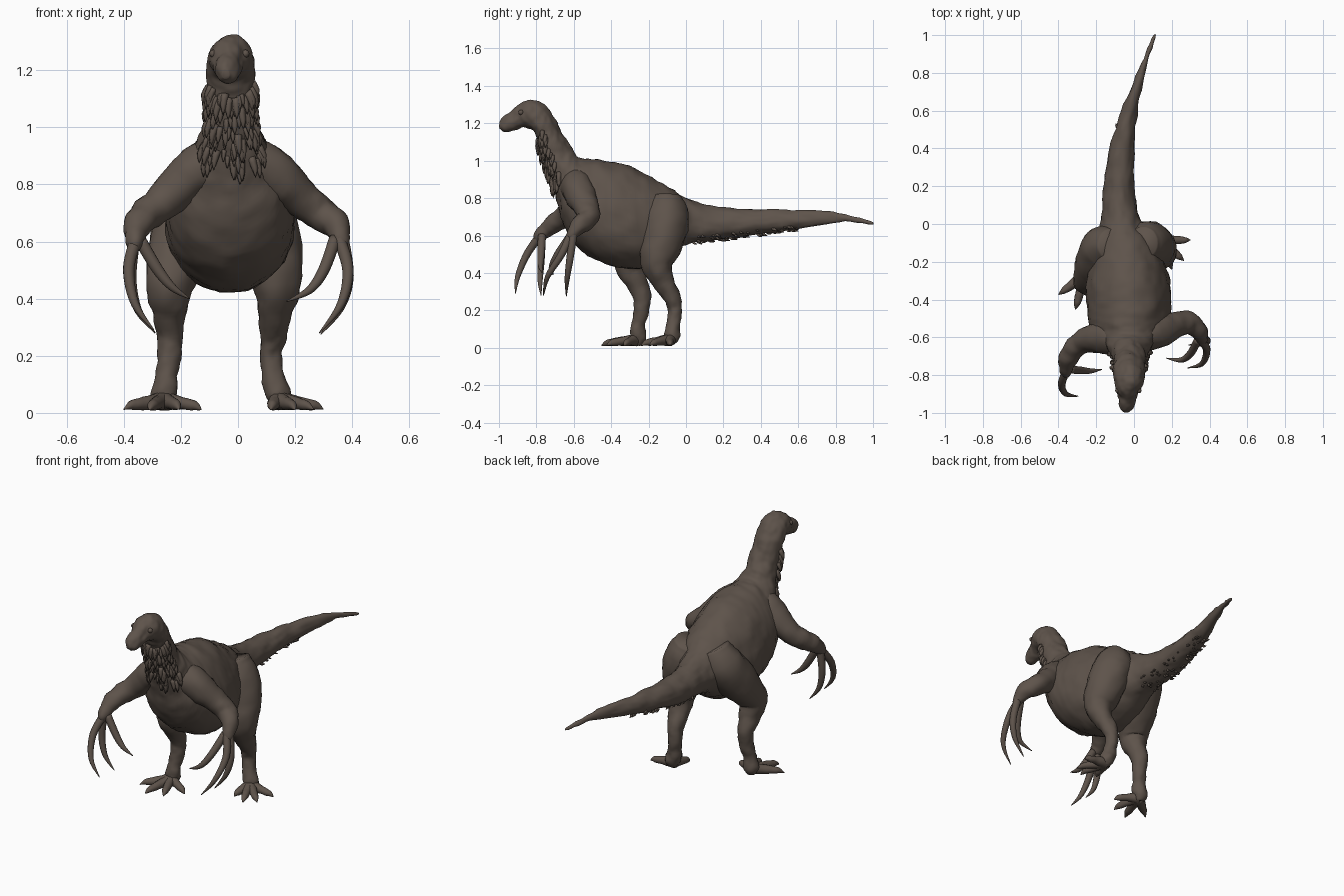
import bpy
import bmesh
import math
import random
from mathutils import Vector, noise

random.seed(4)
default_cube = bpy.data.objects.get("Cube")
if default_cube:
    bpy.data.objects.remove(default_cube)

# One skin colour for the whole animal
skin = bpy.data.materials.new("dull_brown_skin")
skin.use_nodes = True
skin.diffuse_color = (0.112, 0.087, 0.070, 1)
shader = skin.node_tree.nodes["Principled BSDF"]
shader.inputs["Base Color"].default_value = skin.diffuse_color
shader.inputs["Roughness"].default_value = 0.8


def sample(rows, s):
    """Smooth value along a list of rows, with s counted in rows."""
    last = len(rows) - 1
    i = min(int(s), last - 1)
    t = s - i
    a, b, c, d = (rows[max(0, min(last, i + k))] for k in (-1, 0, 1, 2))
    return [q + t / 2 * (r - p + t * (2 * p - 5 * q + 4 * r - w + t * (3 * (q - r) + w - p)))
            for p, q, r, w in zip(a, b, c, d)]


def skin_rings(bm, rings):
    """Join rings of points into a closed tube."""
    loops = [[bm.verts.new(p) for p in ring] for ring in rings]
    n = len(loops[0])
    for low, high in zip(loops, loops[1:]):
        for i in range(n):
            j = (i + 1) % n
            bm.faces.new((low[i], low[j], high[j], high[i]))
    bm.faces.new(loops[0])
    bm.faces.new(loops[-1])


def add_tube(bm, rows, sides=12, steps=5):
    """Round tube through rows of x, y, z, radius."""
    count = (len(rows) - 1) * steps
    path = [sample(rows, k / steps) for k in range(count + 1)]
    points = [Vector(p[:3]) for p in path]
    rings, tangent, side = [], None, None
    for k, centre in enumerate(points):
        new = (points[min(k + 1, count)] - points[max(k - 1, 0)]).normalized()
        if tangent is None:
            side = new.orthogonal().normalized()
        else:
            side = tangent.rotation_difference(new) @ side
        tangent = new
        other = tangent.cross(side)
        radius = max(path[k][3], 0.001)
        rings.append([centre + radius * (side * math.cos(a) + other * math.sin(a))
                      for a in (math.tau * i / sides for i in range(sides))])
    skin_rings(bm, rings)


def finish(name, bm, rough=0.0):
    """Turn the mesh into a smooth object with slightly lumpy skin."""
    bmesh.ops.recalc_face_normals(bm, faces=bm.faces)
    bm.normal_update()
    if rough:
        moves = [v.normal * rough * (noise.noise(v.co * 14) + 0.6 * noise.noise(v.co * 35))
                 for v in bm.verts]
        for v, move in zip(bm.verts, moves):
            v.co += move
    for face in bm.faces:
        face.smooth = True
    mesh = bpy.data.meshes.new(name)
    bm.to_mesh(mesh)
    bm.free()
    mesh.materials.append(skin)
    obj = bpy.data.objects.new(name, mesh)
    bpy.context.collection.objects.link(obj)
    return obj


def tubes(name, paths, rough=0.0, sides=12):
    bm = bmesh.new()
    for rows in paths:
        add_tube(bm, rows, sides)
    return finish(name, bm, rough)


# Body from tail tip to snout: top y, top z, bottom y, bottom z, centre x, half width
BODY = [
    (1, .668, 1, .662, .11, .003),
    (.85, .715, .85, .67, .055, .02),
    (.6, .738, .6, .637, -.025, .043),
    (.4, .738, .4, .608, -.065, .066),
    (.2, .75, .2, .58, -.08, .082),
    (.04, .785, .04, .56, -.07, .1),
    (-.08, .85, -.06, .52, -.05, .15),
    (-.2, .92, -.17, .45, -.035, .19),
    (-.33, .98, -.31, .42, -.03, .22),
    (-.44, 1.0, -.45, .455, -.025, .222),
    (-.52, 1.01, -.57, .53, -.025, .205),
    (-.565, 1.015, -.645, .64, -.025, .17),
    (-.595, 1.04, -.685, .77, -.025, .13),
    (-.625, 1.085, -.715, .88, -.025, .1),
    (-.66, 1.145, -.75, .98, -.025, .088),
    (-.7, 1.225, -.78, 1.07, -.025, .084),
    (-.745, 1.29, -.8, 1.13, -.025, .083),
    (-.82, 1.325, -.825, 1.165, -.025, .078),
    (-.88, 1.31, -.87, 1.175, -.03, .066),
    (-.93, 1.27, -.92, 1.165, -.035, .048),
    (-.975, 1.235, -.97, 1.153, -.042, .032),
    (-1, 1.205, -.997, 1.168, -.045, .014),
]


def body_point(s, angle):
    ty, tz, by, bz, x, w = sample(BODY, s)
    up = math.sin(angle)
    return Vector((x + w * math.cos(angle) * (1 - 0.12 * up),
                   (ty + by) / 2 + (ty - by) / 2 * up,
                   (tz + bz) / 2 + (tz - bz) / 2 * up))


bm = bmesh.new()
STEPS, SIDES = 7, 48
skin_rings(bm, [[body_point(k / STEPS, math.tau * i / SIDES) for i in range(SIDES)]
                for k in range((len(BODY) - 1) * STEPS + 1)])
finish("body_neck_and_tail", bm, 0.008)


def feathers(name, count, first, last, spread, length, lean):
    """Small pointed tufts scattered over the underside of the body tube."""
    bm = bmesh.new()
    for _ in range(count):
        s = random.uniform(first, last)
        angle = -math.pi / 2 + random.uniform(-spread, spread)
        root = body_point(s, angle)
        middle = (body_point(s, 0) + body_point(s, math.pi)) / 2
        out = (root - middle).normalized()
        size = length * random.uniform(0.7, 1.3)
        tip = root + (out * 0.3 + Vector(lean)) * size
        mid = root.lerp(tip, 0.45) + out * size * 0.1
        base = root - out * size * 0.15
        add_tube(bm, [(*base, size * .3), (*mid, size * .22), (*tip, .001)], 6, 2)
    finish(name, bm)


feathers("throat_feathers", 150, 12.6, 15.6, 1.3, 0.042, (0, 0, -1))
feathers("tail_feathers", 90, 2, 5.2, 0.9, 0.022, (0, 0.9, -0.1))

# Eyes under the brow
for name, side in (("left_eye", 1), ("right_eye", -1)):
    bm = bmesh.new()
    bmesh.ops.create_uvsphere(bm, u_segments=12, v_segments=8, radius=0.014)
    bmesh.ops.translate(bm, verts=bm.verts, vec=(-.03 + side * .056, -.882, 1.258))
    finish(name, bm)

# Legs: haunch, knee, shank, ankle, heel
tubes("left_leg", [[
    (.04, -.1, .8, .085), (.07, -.105, .7, .122), (.115, -.13, .56, .112),
    (.135, -.155, .45, .086), (.13, -.125, .36, .062), (.123, -.08, .28, .047),
    (.115, -.06, .21, .039), (.122, -.065, .13, .037), (.138, -.075, .06, .043),
    (.145, -.085, .022, .026)]], 0.008, 24)
tubes("right_leg", [[
    (-.11, -.11, .8, .085), (-.155, -.13, .7, .122), (-.205, -.22, .57, .112),
    (-.24, -.295, .45, .084), (-.24, -.27, .36, .062), (-.24, -.235, .28, .048),
    (-.24, -.235, .21, .04), (-.25, -.25, .13, .037), (-.258, -.258, .06, .043),
    (-.265, -.265, .022, .026)]], 0.008, 24)


def foot(name, heel, tips):
    """Splayed toes, each with a knuckle and a pointed claw."""
    paths = []
    for tip in tips:
        reach = Vector((*tip, .012)) - Vector(heel)
        along = [Vector(heel) + reach * f for f in (0, .4, .7, .84, 1)]
        paths.append([(p.x, p.y, max(p.z, .012) + lift, r) for p, lift, r in
                      zip(along, (0, .006, .008, .008, 0), (.034, .025, .02, .015, .002))])
    tubes(name, paths, 0.003)


foot("left_foot", (.14, -.085, .042),
     [(.3, -.085), (.265, -.195), (.2, -.24), (.115, -.2)])
foot("right_foot", (-.26, -.27, .042),
     [(-.4, -.375), (-.31, -.45), (-.205, -.425), (-.13, -.33)])

# Arms: shoulder, elbow, wrist
tubes("left_arm", [[
    (.03, -.585, .87, .09), (.09, -.58, .855, .09), (.16, -.56, .805, .08),
    (.235, -.53, .74, .064), (.29, -.525, .7, .058), (.34, -.56, .66, .05),
    (.36, -.605, .61, .032), (.36, -.62, .58, .014)]], 0.007, 20)
tubes("right_arm", [[
    (-.07, -.595, .87, .09), (-.13, -.6, .855, .09), (-.2, -.605, .8, .078),
    (-.275, -.625, .73, .062), (-.325, -.67, .69, .056), (-.355, -.73, .645, .047),
    (-.363, -.78, .595, .032), (-.363, -.795, .565, .014)]], 0.007, 20)


def claws(name, paths):
    """Long curved claws that taper to a point."""
    tapers = (.022, .02, .014, .002)
    tubes(name, [[(*p, r) for p, r in zip(path, tapers)] for path in paths])


claws("left_claws", [
    [(.35, -.61, .62), (.385, -.665, .5), (.36, -.74, .38), (.285, -.762, .28)],
    [(.365, -.6, .62), (.386, -.62, .48), (.36, -.635, .37), (.29, -.64, .275)],
    [(.34, -.61, .61), (.3, -.685, .5), (.25, -.72, .43), (.17, -.71, .39)]])
claws("right_claws", [
    [(-.36, -.78, .6), (-.383, -.85, .5), (-.36, -.9, .38), (-.295, -.912, .29)],
    [(-.365, -.77, .6), (-.375, -.775, .47), (-.35, -.78, .36), (-.29, -.775, .28)],
    [(-.34, -.77, .6), (-.28, -.775, .5), (-.23, -.778, .44), (-.17, -.77, .4)]])
